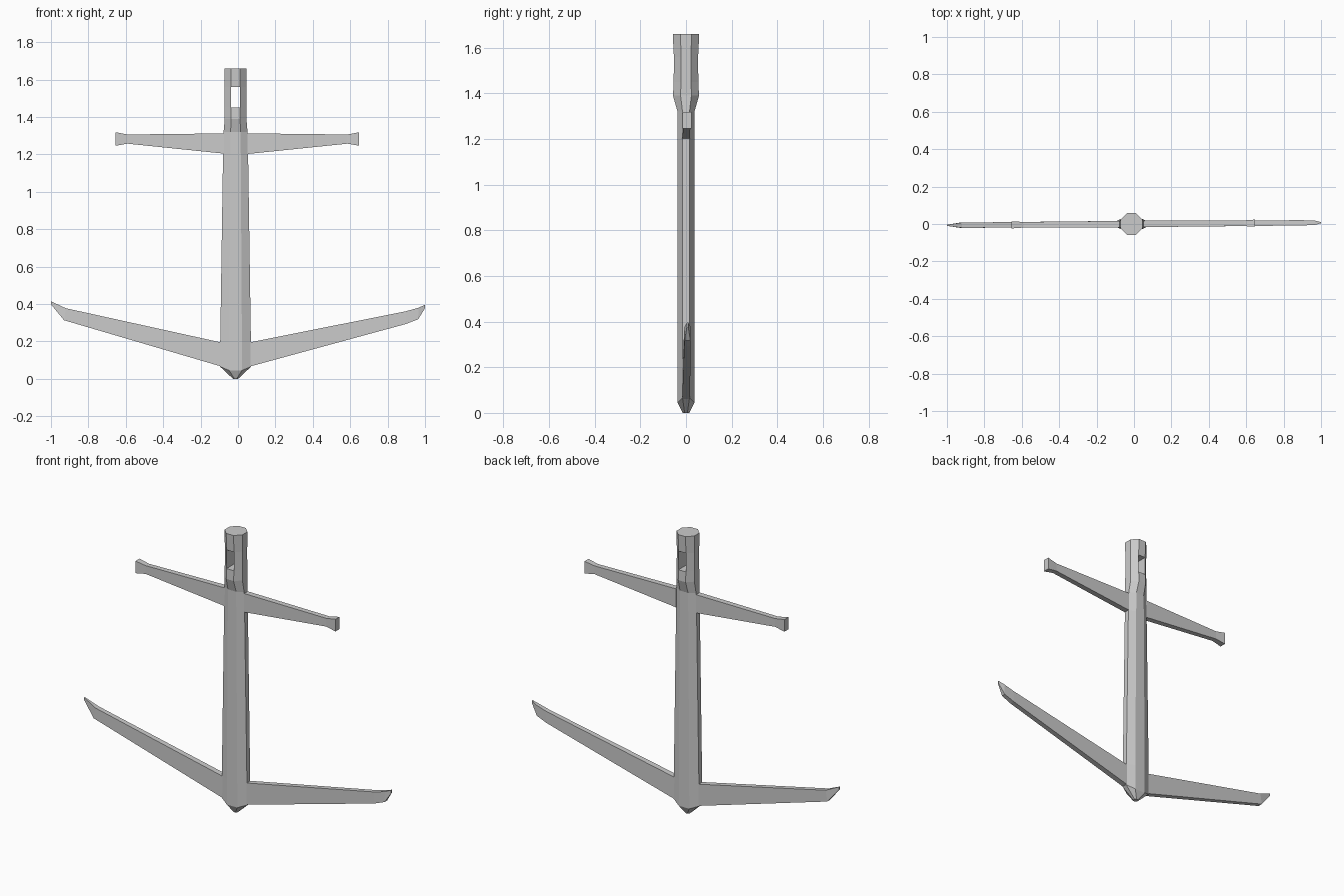
import bpy, bmesh, math

if "Cube" in bpy.data.objects:
    bpy.data.objects.remove(bpy.data.objects["Cube"])

CX = -0.013   # shank axis
TWIST = 0.007  # arms and stock sit slightly turned about z


def skin(bm, rings):
    """Join equal-sized vertex rings with quads and cap both ends."""
    rows = [[bm.verts.new(p) for p in r] for r in rings]
    faces = []
    n = len(rows[0])
    for a, b in zip(rows, rows[1:]):
        faces.append([bm.faces.new((a[i], a[(i + 1) % n], b[(i + 1) % n], b[i])) for i in range(n)])
    bm.faces.new(rows[0][::-1])
    bm.faces.new(rows[-1])
    return faces


def finish(bm, name):
    bmesh.ops.recalc_face_normals(bm, faces=bm.faces)
    me = bpy.data.meshes.new(name)
    bm.to_mesh(me)
    bm.free()
    ob = bpy.data.objects.new(name, me)
    bpy.context.collection.objects.link(ob)
    return ob


def octagon(z, hx, hy, side_lift=0.0):
    k = 1 / math.cos(math.pi / 8)
    pts = []
    for i in range(8):
        a = math.pi / 8 + i * math.pi / 4
        c, s = math.cos(a) * k, math.sin(a) * k
        pts.append((CX + hx * c, hy * s, z + (side_lift if abs(c) > 0.7 else 0)))
    return pts


def bar(name, stations):
    """Flat tapering bar; each station is (x_low, z_low, x_high, z_high, half_thickness)."""
    bm = bmesh.new()
    skin(bm, [[(xl, xl * TWIST - t, zl), (xl, xl * TWIST + t, zl),
               (xh, xh * TWIST + t, zh), (xh, xh * TWIST - t, zh)]
              for xl, zl, xh, zh, t in stations])
    return finish(bm, name)


# Shank with pointed crown and octagonal head, slotted front to back
bm = bmesh.new()
bands = skin(bm, [
    octagon(0.0, 0.014, 0.014),
    octagon(0.045, 0.083, 0.037, 0.02),
    octagon(0.2, 0.082, 0.037),
    octagon(1.2, 0.067, 0.037),
    octagon(1.32, 0.064, 0.037),
    octagon(1.39, 0.058, 0.057),
    octagon(1.45, 0.058, 0.054),
    octagon(1.56, 0.058, 0.053),
    octagon(1.66, 0.058, 0.058),
])
back, front = bands[6][1], bands[6][5]
edges = list(back.edges) + list(front.edges)
bmesh.ops.delete(bm, geom=[back, front], context='FACES_ONLY')
bmesh.ops.bridge_loops(bm, edges=edges)
finish(bm, "shank")

# Curved-up arms with bevelled tips
bar("right_arm", [
    (0.05, 0.062, 0.05, 0.192, 0.017),
    (0.898, 0.293, 0.898, 0.361, 0.014),
    (0.963, 0.318, 0.965, 0.380, 0.012),
    (1.0, 0.377, 1.0, 0.395, 0.003),
])
bar("left_arm", [
    (-0.08, 0.063, -0.08, 0.192, 0.017),
    (-0.93, 0.313, -0.92, 0.377, 0.014),
    (-1.0, 0.398, -1.0, 0.414, 0.003),
])

# Stock halves with flared ends
for name, s, off in (("right_stock", 1, 0.0), ("left_stock", -1, -0.006)):
    bar(name, [(s * x + off, zl, s * x + off, zh, t) for x, zl, zh, t in (
        (0.052, 1.202, 1.312, 0.017),
        (0.585, 1.257, 1.306, 0.015),
        (0.648, 1.246, 1.318, 0.019))])
